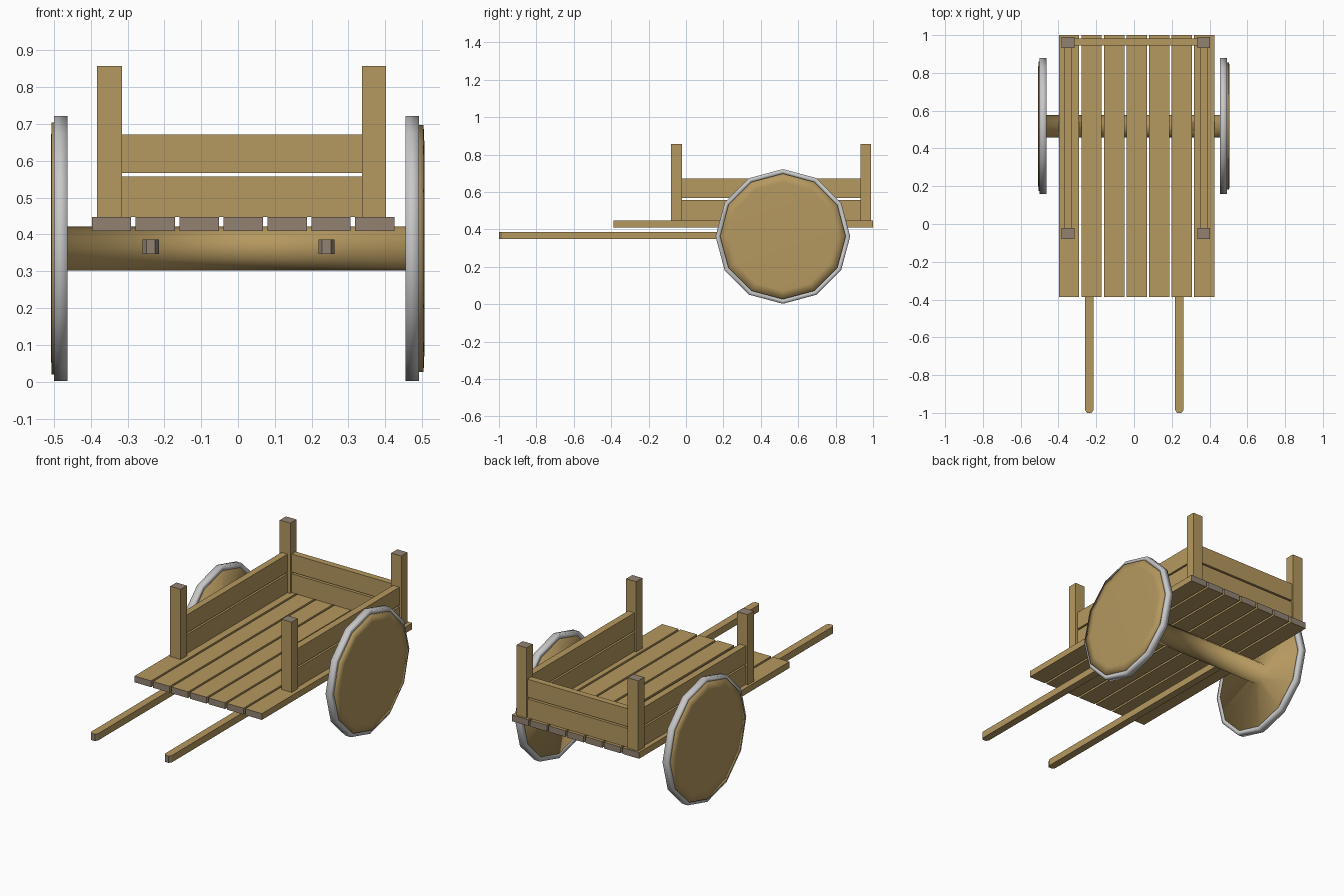
import bpy, bmesh, math

if "Cube" in bpy.data.objects:
    bpy.data.objects.remove(bpy.data.objects["Cube"])


def material(name, rgb):
    m = bpy.data.materials.new(name)
    m.diffuse_color = (*rgb, 1)
    m.use_nodes = True
    m.node_tree.nodes["Principled BSDF"].inputs["Base Color"].default_value = m.diffuse_color
    return m


WOOD = material("wood", (0.46, 0.315, 0.115))
GRAIN = material("end grain", (0.29, 0.225, 0.17))
STEEL = material("steel", (0.58, 0.58, 0.58))


def finish(name, bm, mats):
    bmesh.ops.recalc_face_normals(bm, faces=bm.faces)
    me = bpy.data.meshes.new(name)
    bm.to_mesh(me)
    bm.free()
    for m in mats:
        me.materials.append(m)
    ob = bpy.data.objects.new(name, me)
    bpy.context.collection.objects.link(ob)
    return ob


def prism(name, outline, z0, z1, grain_axis=None):
    """Extrude an xy outline; faces along grain_axis show end grain."""
    bm = bmesh.new()
    f = bm.faces.new([bm.verts.new((x, y, z0)) for x, y in outline])
    top = bmesh.ops.extrude_face_region(bm, geom=[f])["geom"]
    for v in top:
        if isinstance(v, bmesh.types.BMVert):
            v.co.z = z1
    bm.normal_update()
    for f in bm.faces:
        if grain_axis is not None and abs(f.normal[grain_axis]) > 0.3:
            f.material_index = 1
    return finish(name, bm, [WOOD, GRAIN])


def box(name, x0, x1, y0, y1, z0, z1, grain_axis=None):
    return prism(name, [(x0, y0), (x1, y0), (x1, y1), (x0, y1)], z0, z1, grain_axis)


CY, CZ, SIDES = 0.518, 0.362, 12


def revolve(name, profile, mat, closed=False):
    """Spin (x, radius) points round the axle line."""
    bm = bmesh.new()
    rings = []
    for x, r in profile:
        rings.append([bm.verts.new((x, CY + r * math.sin(a), CZ + r * math.cos(a)))
                      for a in (2 * math.pi * i / SIDES for i in range(SIDES))])
    pairs = list(zip(rings, rings[1:]))
    if closed:
        pairs.append((rings[-1], rings[0]))
    for a, b in pairs:
        for i in range(SIDES):
            j = (i + 1) % SIDES
            bm.faces.new((a[i], a[j], b[j], b[i]))
    if not closed:
        bm.faces.new(rings[0])
        bm.faces.new(rings[-1])
    for f in bm.faces:
        f.smooth = True
    return finish(name, bm, [mat])


# deck planks
for i in range(7):
    x = -0.397 + i * 0.1192
    box(f"deck_plank_{i + 1}", x, x + 0.107, -0.387, 1.0, 0.41, 0.447, 1)

# corner posts
for side, x0, x1 in (("left", -0.383, -0.315), ("right", 0.337, 0.402)):
    for end, y in (("front", -0.079), ("rear", 0.932)):
        box(f"{end}_{side}_post", x0, x1, y, y + 0.057, 0.447, 0.857, 2)

# side and rear boards, two high
for level, z0, z1 in (("lower", 0.447, 0.557), ("upper", 0.567, 0.672)):
    box(f"left_{level}_board", -0.371, -0.332, -0.022, 0.932, z0, z1)
    box(f"right_{level}_board", 0.349, 0.39, -0.022, 0.932, z0, z1)
    box(f"rear_{level}_board", -0.315, 0.337, 0.945, 0.982, z0, z1)

# pulling shafts with chamfered tips
for side, x in (("left", -0.237), ("right", 0.24)):
    w, c = 0.022, 0.01
    outline = [(x - w, 0.5), (x - w, -0.985), (x - w + c, -1.0),
               (x + w - c, -1.0), (x + w, -0.985), (x + w, 0.5)]
    prism(f"{side}_shaft", outline, 0.347, 0.387, 1)

# axle running into both solid wooden wheels
revolve("axle_and_wheels", [(-0.508, 0.29), (-0.506, 0.342), (-0.467, 0.342),
                            (-0.465, 0.06), (0.457, 0.06), (0.459, 0.336),
                            (0.504, 0.336), (0.506, 0.29)], WOOD)

# steel tyres
for side, x0, x1 in (("left", -0.5, -0.463), ("right", 0.455, 0.492)):
    revolve(f"{side}_tyre", [(x0, 0.336), (x0, 0.36), (x1, 0.36), (x1, 0.336)], STEEL, True)
